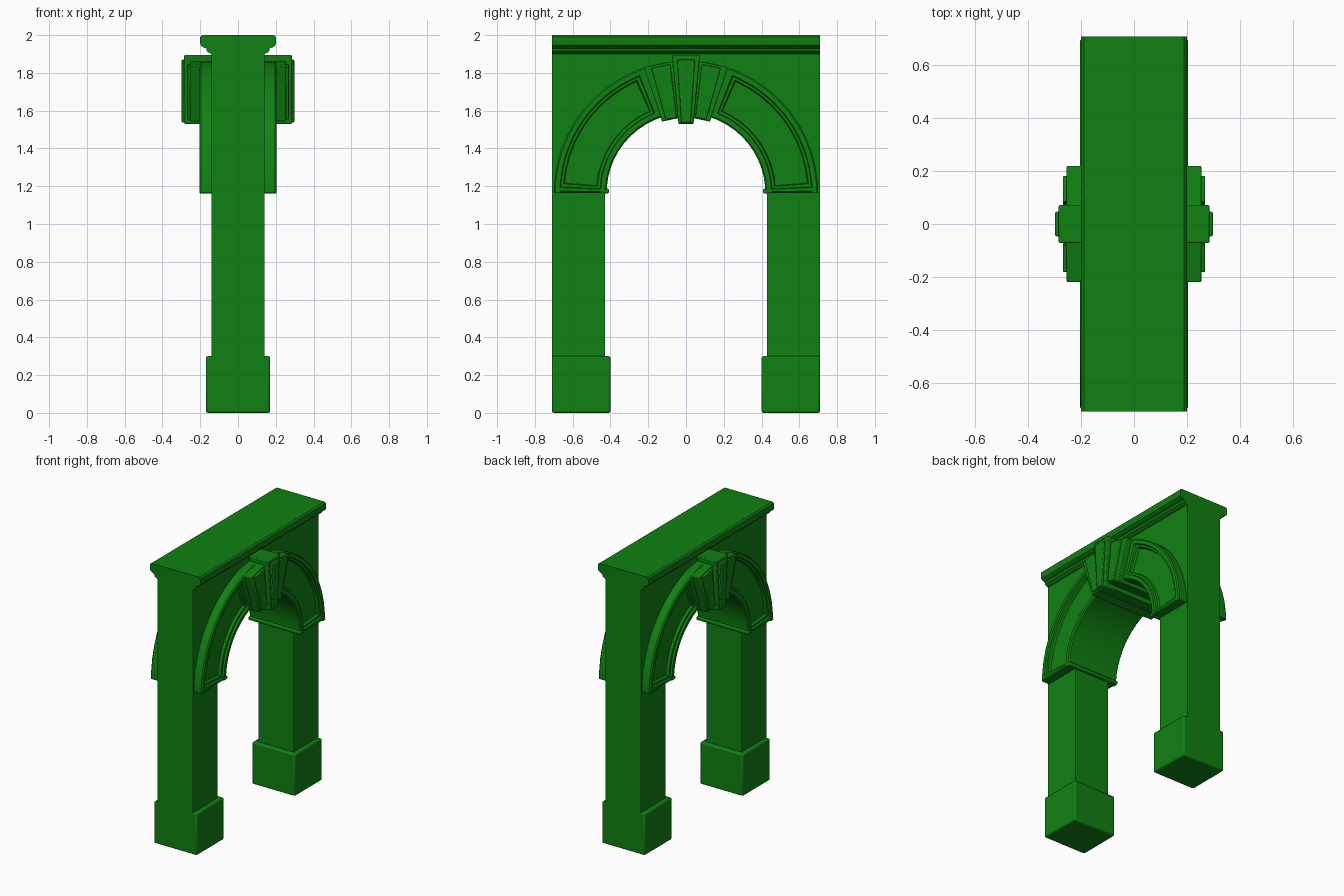
import bpy, bmesh
from math import sin, cos, pi, radians

if "Cube" in bpy.data.objects:
    bpy.data.objects.remove(bpy.data.objects["Cube"])

CZ = 1.165          # springing height, centre of the arch
HALF = 0.71         # half length of the wall
R_IN = 0.423        # radius of the opening

green = bpy.data.materials.new("green")
green.diffuse_color = (0.005, 0.22, 0.006, 1)
green.use_nodes = True
green.node_tree.nodes["Principled BSDF"].inputs["Base Color"].default_value = green.diffuse_color


def finish(name, bm, mirror=(False, False), bevel=0.0):
    """Turn a bmesh into a smooth-by-angle object with bevel and mirror."""
    bmesh.ops.recalc_face_normals(bm, faces=bm.faces)
    me = bpy.data.meshes.new(name)
    bm.to_mesh(me)
    bm.free()
    ob = bpy.data.objects.new(name, me)
    bpy.context.collection.objects.link(ob)
    me.materials.append(green)
    if bevel:
        b = ob.modifiers.new("bevel", 'BEVEL')
        b.width, b.segments, b.limit_method = bevel, 2, 'ANGLE'
    if any(mirror):
        m = ob.modifiers.new("mirror", 'MIRROR')
        m.use_axis = (mirror[0], mirror[1], False)
        m.use_mirror_merge = False
    for o in bpy.context.selected_objects:
        o.select_set(False)
    ob.select_set(True)
    bpy.context.view_layer.objects.active = ob
    bpy.ops.object.shade_smooth_by_angle(angle=radians(30))
    return ob


def prism(name, pts, axis, lo, hi, **kw):
    """Extrude a flat outline along x (points are y,z) or y (points are x,z)."""
    put = (lambda p, d: (d, p[0], p[1])) if axis == 'x' else (lambda p, d: (p[0], d, p[1]))
    bm = bmesh.new()
    a = [bm.verts.new(put(p, lo)) for p in pts]
    b = [bm.verts.new(put(p, hi)) for p in pts]
    bm.faces.new(a)
    bm.faces.new(b[::-1])
    for i in range(len(pts)):
        j = (i + 1) % len(pts)
        bm.faces.new((a[i], b[i], b[j], a[j]))
    return finish(name, bm, **kw)


def rect(a0, a1, b0, b1):
    return [(a0, b0), (a1, b0), (a1, b1), (a0, b1)]


def polar(r, deg):
    """Point (y, z) at an angle from vertical about the arch centre."""
    return (r * sin(radians(deg)), CZ + r * cos(radians(deg)))


# Wall with piers and round-headed opening
arc = [(R_IN * cos(pi * i / 24), CZ + R_IN * sin(pi * i / 24)) for i in range(25)]
outline = ([(HALF, 0.29), (HALF, 1.92), (-HALF, 1.92), (-HALF, 0.29), (-0.43, 0.29), (-0.43, CZ)]
           + arc[::-1] + [(0.43, CZ), (0.43, 0.29)])
prism("wall", outline, 'x', -0.14, 0.14)

# Plinths under both piers
prism("plinth", rect(0.40, HALF, 0.0, 0.30), 'x', -0.17, 0.17, mirror=(False, True), bevel=0.01)

# Moulded cornice
side = [(0.14, 1.90), (0.152, 1.905), (0.165, 1.915), (0.168, 1.93), (0.185, 1.935),
        (0.197, 1.945), (0.2, 1.955), (0.2, 1.99), (0.19, 2.0)]
prism("cornice", side + [(-x, z) for x, z in side[::-1]], 'y', -HALF, HALF)

# Impost lips at the springing
prism("impost_lip", rect(0.408, 0.44, CZ - 0.003, CZ + 0.022), 'x', -0.205, 0.205,
      mirror=(False, True), bevel=0.007)

# Archivolt: framed ring with a sunk panel on each quarter
radial = [(0.42, 0.13), (0.42, 0.197), (0.428, 0.205), (0.452, 0.205), (0.456, 0.192),
          (0.470, 0.190), (0.475, 0.172), (0.645, 0.172), (0.650, 0.190), (0.664, 0.192),
          (0.668, 0.205), (0.692, 0.205), (0.70, 0.197), (0.70, 0.13)]
# angle above horizontal and the surface height allowed there
stations = [(0, 0.197), (0.8, 0.205), (2.4, 0.205), (2.8, 0.192), (4.2, 0.19), (4.6, 0.172)]
stations += [(4.6 + 61.4 * i / 9, 0.172) for i in range(1, 10)]
stations += [(66.5, 0.19), (68, 0.192), (68.5, 0.205), (71, 0.205), (80, 0.205), (90, 0.205)]
bm = bmesh.new()
grid = []
for deg, high in stations:
    a = radians(deg)
    row = []
    for i, (r, x) in enumerate(radial):
        if 2 <= i <= 11:
            x = max(x, high)
            x = min(x, 0.205)
        row.append(bm.verts.new((x, r * cos(a), CZ + r * sin(a))))
    grid.append(row)
for r0, r1 in zip(grid, grid[1:]):
    for i in range(len(radial) - 1):
        bm.faces.new((r0[i], r0[i + 1], r1[i + 1], r1[i]))
bm.faces.new(grid[0])
finish("archivolt", bm, mirror=(True, True))


# Voussoirs: block on each face, raised panel, and soffit block through the arch
def voussoir(name, body, panel, soffit, x_body, x_panel, both):
    prism(name + "_block", body, 'x', 0.13, x_body, mirror=(True, both), bevel=0.006)
    prism(name + "_panel", panel, 'x', x_body - 0.01, x_panel, mirror=(True, both), bevel=0.005)
    prism(name + "_soffit", soffit, 'x', -0.2, 0.2, mirror=(False, both))


def wedge(r0, r1, d0, d1):
    return [polar(r0, d0), polar(r0, d1), polar(r1, d1), polar(r1, d0)]


def keywedge(z0, z1, w0, w1):
    return [(-w0, z0), (w0, z0), (w1, z1), (-w1, z1)]


voussoir("side_voussoir", wedge(0.398, 0.70, 5, 18.5), wedge(0.402, 0.685, 7, 15.5),
         wedge(0.398, 0.43, 5, 18.5), 0.255, 0.269, True)
voussoir("keystone", keywedge(1.53, 1.895, 0.04, 0.073), keywedge(1.537, 1.87, 0.025, 0.047),
         keywedge(1.53, 1.60, 0.04, 0.046), 0.285, 0.298, False)
